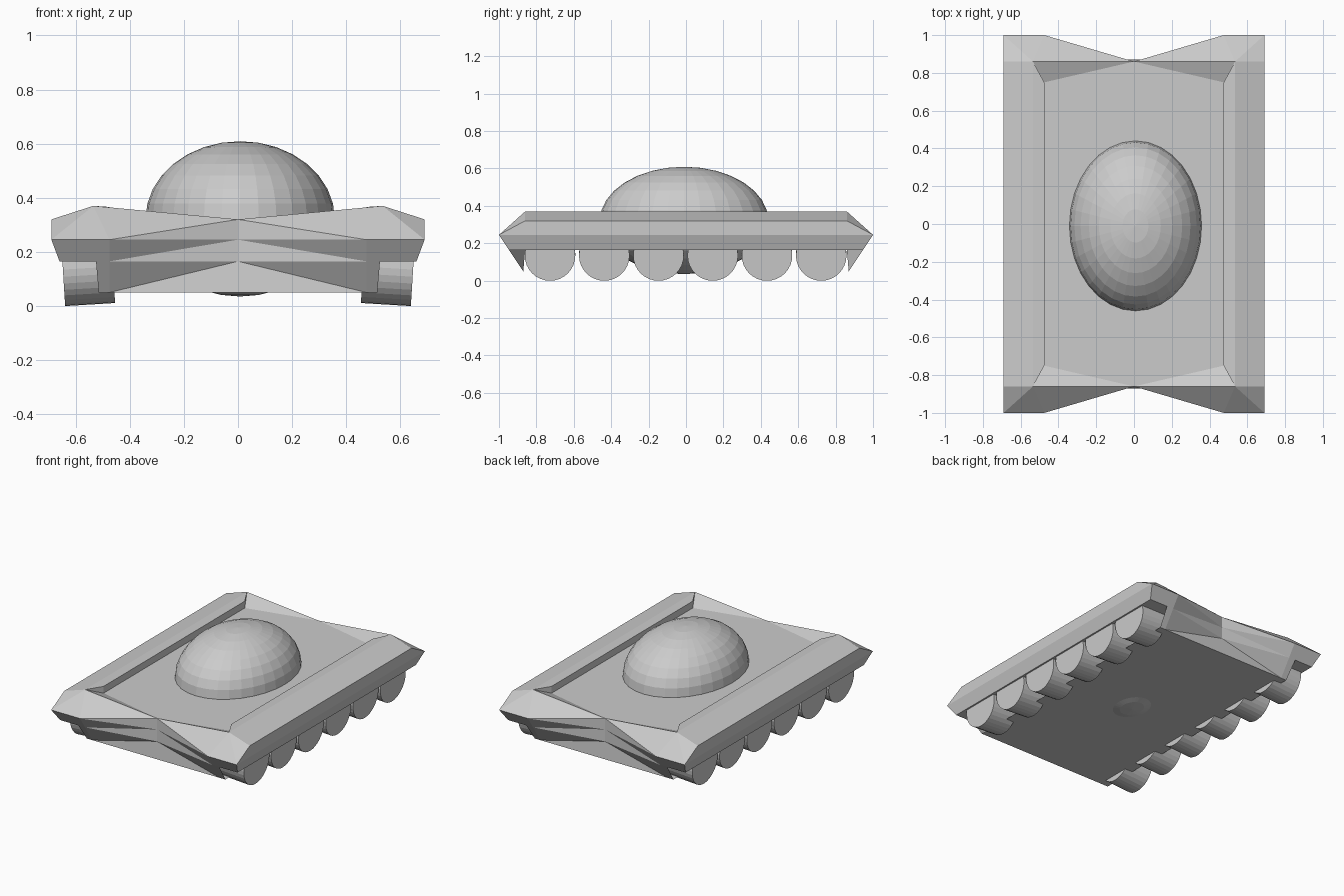
import bpy, bmesh, math

if "Cube" in bpy.data.objects:
    bpy.data.objects.remove(bpy.data.objects["Cube"])

# Key points of one quarter (x > 0, y < 0); the rest is mirrored
P = dict(
    T=(.535, -.86, .37), T0=(.535, 0, .37),      # rim crest
    A=(.69, -.86, .32), A0=(.69, 0, .32),        # upper side edge
    B=(.69, -1, .245), B0=(.69, 0, .245),        # widest edge
    D=(.66, -.947, .165), D0=(.66, 0, .165),     # fender bottom edge
    R=(.475, -.75, .366), R0=(.475, 0, .366),    # inner rim edge
    W=(.475, -.75, .32), W0=(.475, 0, .32),      # deck edge
    C=(0, -.86, .32), C2=(0, -.86, .245), C3=(0, -.86, .165),  # nose notch
    M=(0, 0, .32), F=(0, 0, .165),
    B2=(.475, -1, .245), D2=(.475, -.947, .165), S=(.525, -.947, .165),
    E=(.515, -.87, .05), E2=(.475, -.87, .05), E0=(0, -.87, .05),
    G=(.515, 0, .05), G0=(0, 0, .05))


def quarter_shell(name, faces):
    """Mirror the quarter faces over x and y and weld them."""
    bm = bmesh.new()
    for sx in (1, -1):
        for sy in (1, -1):
            for f in faces:
                pts = [P[k] for k in f.split()]
                bm.faces.new([bm.verts.new((x * sx, y * sy, z)) for x, y, z in pts])
    bmesh.ops.remove_doubles(bm, verts=bm.verts, dist=1e-4)
    bmesh.ops.recalc_face_normals(bm, faces=bm.faces)
    me = bpy.data.meshes.new(name)
    bm.to_mesh(me)
    bm.free()
    ob = bpy.data.objects.new(name, me)
    bpy.context.collection.objects.link(ob)
    return ob


# Upper hull: side bevels, sunken deck, notched nose, floor
quarter_shell("upper_hull", [
    "T A A0 T0", "A B B0 A0", "B D D0 B0",
    "T R R0 T0", "R W W0 R0", "T R W", "T C W", "C M W0 W",
    "T B A", "T B2 B", "T C B2", "C C2 B2",
    "B2 C2 D2", "C2 C3 D2", "B B2 D2 D",
    "D S D2", "D2 C3 F", "D D2 F D0"])

# Lower hull: sloped end plates and belly plate, open at the sides
quarter_shell("lower_hull", [
    "D2 C3 E2", "C3 E0 E2", "D2 E2 E S", "E E2 E0 G0 G"])

# Dome
bpy.ops.mesh.primitive_uv_sphere_add(segments=32, ring_count=16, radius=1,
                                     location=(.008, -.01, .322))
dome = bpy.context.object
dome.name = "dome"
dome.scale = (.35, .45, .287)

# Road wheels, slightly tilted, six per side
tilt = math.radians(3.5)
for side, label in ((1, "right"), (-1, "left")):
    for i in range(6):
        bpy.ops.mesh.primitive_cylinder_add(
            vertices=32, radius=.135, depth=.185,
            location=(side * .555, -.727 + i * .29, .14),
            rotation=(0, side * (math.pi / 2 + tilt), 0))
        bpy.context.object.name = f"wheel_{label}_{i + 1}"
